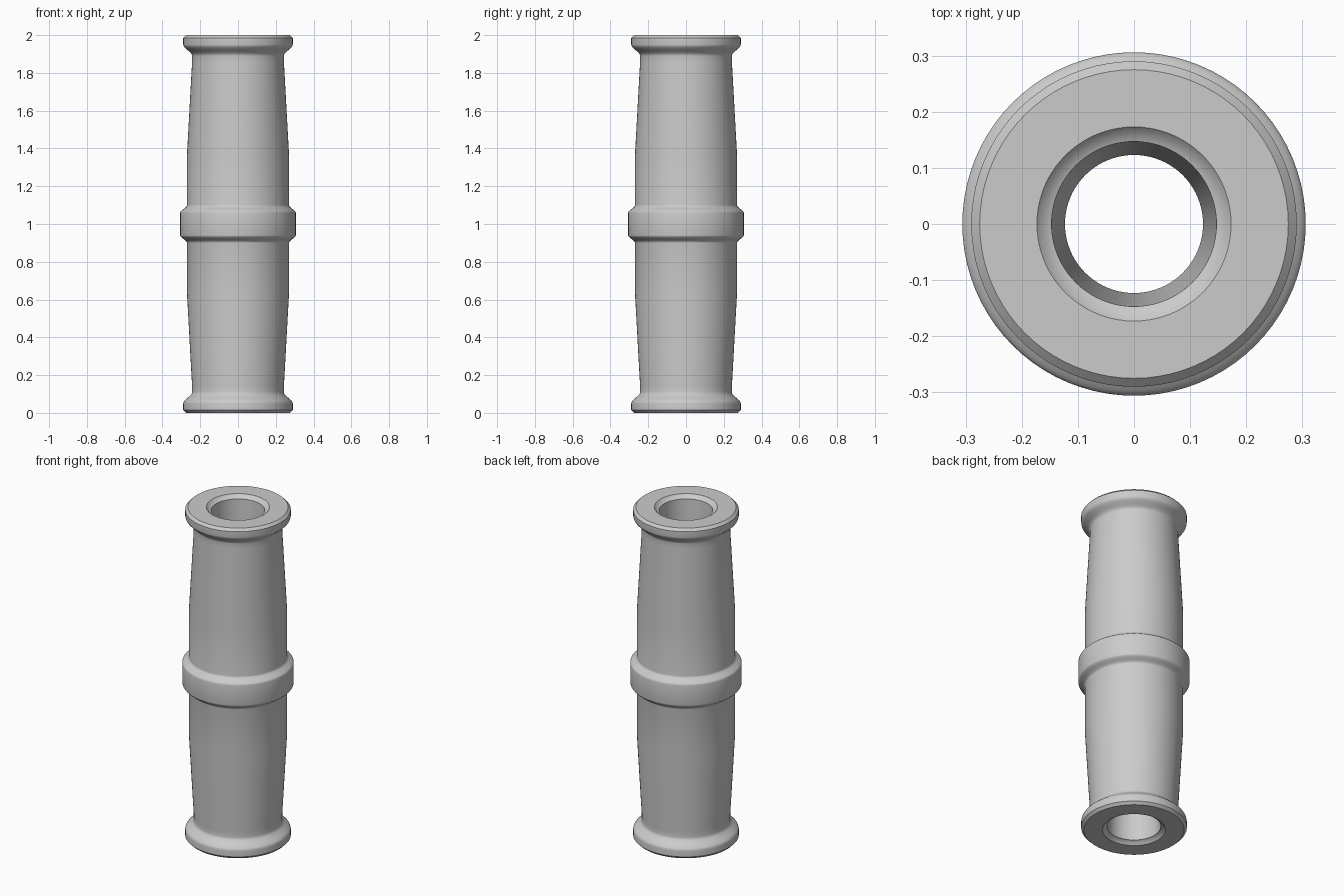
import bpy, bmesh, math

cube = bpy.data.objects.get("Cube")
if cube:
    bpy.data.objects.remove(cube, do_unlink=True)

SEGMENTS = 80

grey = bpy.data.materials.new("plain_grey")
grey.use_nodes = True
colour = (0.6, 0.6, 0.6, 1)
grey.diffuse_color = colour
grey.node_tree.nodes["Principled BSDF"].inputs["Base Color"].default_value = colour


def ogee(r0, z0, r1, z1, steps=10):
    """S-shaped transition between two radii."""
    pts = []
    for i in range(steps + 1):
        a = math.pi * i / steps
        t = (1 - math.cos(a)) / 2
        pts.append((r0 + (r1 - r0) * t, z0 + (z1 - z0) * i / steps))
    return pts


# Upper half of the wall, from the middle up the outside and down the bore
half = [(0.306, 1.0)]
half += ogee(0.306, 1.06, 0.27, 1.1)        # middle collar
half += [(0.27, 1.37), (0.243, 1.86)]       # barrel and taper
half += ogee(0.243, 1.89, 0.29, 1.95)       # end flange
half += [(0.29, 1.985), (0.275, 2.0)]       # rim chamfer
half += [(0.173, 2.0), (0.16, 1.985), (0.147, 1.98)]  # bore lip
half += [(0.123, 1.37), (0.123, 1.0)]       # bore

# Mirror about mid height to close the section
profile = half + [(r, 2 - z) for r, z in half[-2:0:-1]]

# Spin the section into a sleeve
bm = bmesh.new()
rings = []
for r, z in profile:
    ring = []
    for s in range(SEGMENTS):
        a = math.tau * s / SEGMENTS
        ring.append(bm.verts.new((r * math.cos(a), r * math.sin(a), z)))
    rings.append(ring)
for i, low in enumerate(rings):
    high = rings[(i + 1) % len(rings)]
    for s in range(SEGMENTS):
        n = (s + 1) % SEGMENTS
        bm.faces.new((low[s], low[n], high[n], high[s]))
bmesh.ops.recalc_face_normals(bm, faces=bm.faces)
mesh = bpy.data.meshes.new("sleeve")
bm.to_mesh(mesh)
bm.free()
mesh.materials.append(grey)

sleeve = bpy.data.objects.new("sleeve", mesh)
bpy.context.collection.objects.link(sleeve)
bpy.context.view_layer.objects.active = sleeve
sleeve.select_set(True)
bpy.ops.object.shade_smooth_by_angle(angle=math.radians(30))
